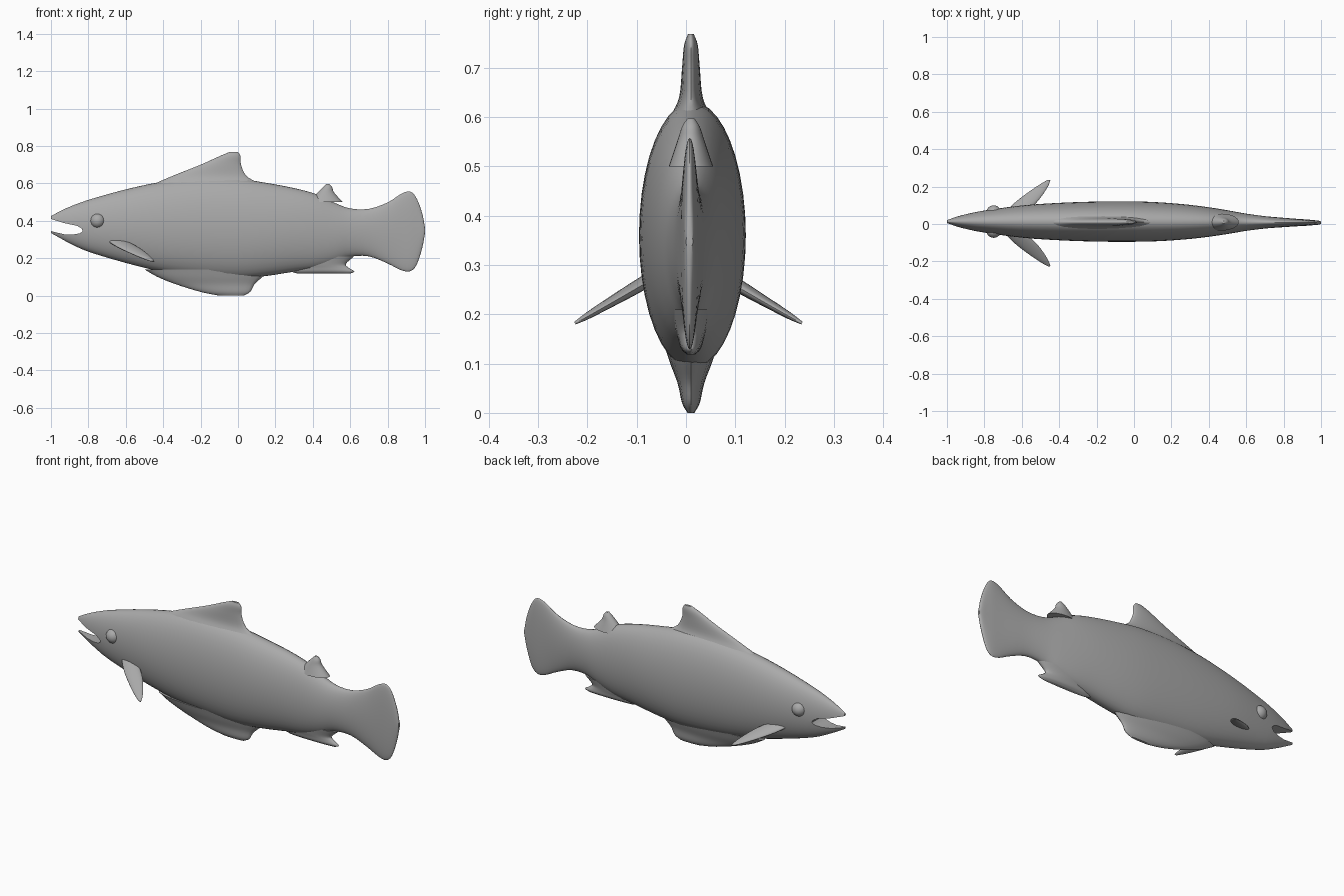
import bpy, bmesh, math
from mathutils import Vector

if "Cube" in bpy.data.objects:
    bpy.data.objects.remove(bpy.data.objects["Cube"], do_unlink=True)

MID = 0.013  # side-to-side centre of the body

grey = bpy.data.materials.new("plain_grey")
grey.use_nodes = True
GREY = (0.4, 0.4, 0.4, 1)
grey.diffuse_color = GREY
grey.node_tree.nodes["Principled BSDF"].inputs["Base Color"].default_value = GREY


def smooth_rows(rows, steps):
    """Catmull-Rom resampling of a table of section values."""
    rows = [Vector(r) for r in rows]
    pts = [rows[0] * 2 - rows[1]] + rows + [rows[-1] * 2 - rows[-2]]
    out = []
    for a, b, c, d in zip(pts, pts[1:], pts[2:], pts[3:]):
        for i in range(steps):
            t = i / steps
            out.append(b + (c - a) * (t / 2) + (a * 2 - b * 5 + c * 4 - d) * (t * t / 2)
                       + (b * 3 - a - c * 3 + d) * (t ** 3 / 2))
    return out + [rows[-1]]


def finish(bm, name, angle=50):
    bmesh.ops.recalc_face_normals(bm, faces=bm.faces)
    mesh = bpy.data.meshes.new(name)
    bm.to_mesh(mesh)
    bm.free()
    mesh.materials.append(grey)
    obj = bpy.data.objects.new(name, mesh)
    bpy.context.collection.objects.link(obj)
    shade(obj, angle)
    return obj


def shade(obj, angle=50):
    bpy.ops.object.select_all(action='DESELECT')
    obj.select_set(True)
    bpy.context.view_layer.objects.active = obj
    bpy.ops.object.shade_smooth_by_angle(angle=math.radians(angle))


def loft(name, sections, sides):
    """Skin elliptical sections, each given as centre and two half axes."""
    bm = bmesh.new()
    angles = [math.tau * i / sides for i in range(sides)]
    rings = [[bm.verts.new(c + u * math.cos(a) + v * math.sin(a)) for a in angles]
             for c, u, v in sections]
    for r, s in zip(rings, rings[1:]):
        for i in range(sides):
            j = (i + 1) % sides
            bm.faces.new((r[i], r[j], s[j], s[i]))
    bm.faces.new(rings[0])
    bm.faces.new(rings[-1])
    return finish(bm, name)


# Body and tail: x, underside, back, half width
body_rows = [
    (-1, .335, .425, .010), (-.95, .307, .452, .026), (-.9, .28, .475, .039),
    (-.8, .235, .512, .059), (-.6, .175, .568, .086), (-.4, .127, .610, .100),
    (-.2, .10, .630, .107), (0, .09, .625, .108), (.15, .105, .603, .103),
    (.3, .128, .575, .091), (.42, .145, .542, .076), (.52, .175, .495, .060),
    (.6, .208, .466, .046), (.7, .210, .464, .033), (.8, .172, .498, .025),
    (.87, .137, .543, .020), (.92, .130, .557, .017), (.955, .165, .52, .014),
    (.985, .255, .44, .011), (1, .335, .36, .007)]
body = loft("body", [
    (Vector((x, MID - .006 * max(0, x), (lo + hi) / 2)), Vector((0, w, 0)),
     Vector((0, 0, (hi - lo) / 2)))
    for x, lo, hi, w in smooth_rows(body_rows, 3)], 40)

# Open mouth, cut through the head
outline = [(-1.05, .428), (-1, .410), (-.93, .388), (-.86, .373), (-.835, .358),
           (-.83, .345), (-.845, .333), (-.88, .327), (-.93, .328), (-1, .345),
           (-1.05, .355)]
bm = bmesh.new()
face = bm.faces.new([bm.verts.new((x, -.2, z)) for x, z in outline])
extruded = bmesh.ops.extrude_face_region(bm, geom=[face])["geom"]
bmesh.ops.translate(bm, vec=(0, .4, 0),
                    verts=[g for g in extruded if isinstance(g, bmesh.types.BMVert)])
cutter = finish(bm, "mouth_cutter")
cutter.hide_render = True
cut = body.modifiers.new("mouth", 'BOOLEAN')
cut.operation = 'DIFFERENCE'
cut.solver = 'EXACT'
cut.object = cutter
bpy.context.view_layer.objects.active = body
bpy.ops.object.modifier_apply(modifier=cut.name)
bpy.data.objects.remove(cutter, do_unlink=True)
shade(body, 40)

# Upright fins: z, front edge, rear edge, half thickness
fins = {
    "dorsal_fin": [(.56, -.5, .15, .060), (.60, -.44, .11, .042), (.64, -.35, .045, .024),
                   (.70, -.2, .016, .018), (.745, -.1, .014, .014), (.768, -.045, 0, .006)],
    "belly_fin": [(.14, -.5, .17, .055), (.10, -.43, .13, .042), (.06, -.33, .088, .027),
                  (.02, -.2, .065, .018), (0, -.1, .03, .007)],
    "rear_back_fin": [(.50, .38, .56, .045), (.55, .425, .515, .028), (.58, .455, .503, .018),
                      (.597, .472, .488, .007)],
    "rear_belly_fin": [(.21, .25, .62, .040), (.17, .26, .577, .032), (.15, .27, .59, .026),
                       (.13, .28, .622, .020), (.118, .32, .60, .008)],
}
for name, rows in fins.items():
    loft(name, [(Vector(((a + b) / 2, MID - .003, z)), Vector(((b - a) / 2, 0, 0)),
                 Vector((0, w, 0))) for z, a, b, w in smooth_rows(rows, 4)], 28)

# Paired side fins (distance along the fin, half chord, half thickness) and eyes
side_rows = [(0, .055, .014), (.3, .058, .013), (.6, .045, .010), (.85, .026, .007),
             (1, .008, .003)]
for side, label in ((1, "left"), (-1, "right")):
    root = Vector((-.635, .055 * side, .285))
    tip = Vector((-.455, .23 * side, .182))
    offset = Vector((0, .005, 0))
    chord = Vector((.95, 0, -.05)).normalized()
    thick = (tip - root).cross(chord).normalized()
    loft(label + "_side_fin", [(root.lerp(tip, t) + offset, chord * c, thick * h)
                               for t, c, h in smooth_rows(side_rows, 3)], 20)
    bm = bmesh.new()
    bmesh.ops.create_uvsphere(bm, u_segments=24, v_segments=14, radius=.04)
    bmesh.ops.translate(bm, verts=bm.verts, vec=(-.75, MID + .047 * side, .4))
    finish(bm, label + "_eye")
